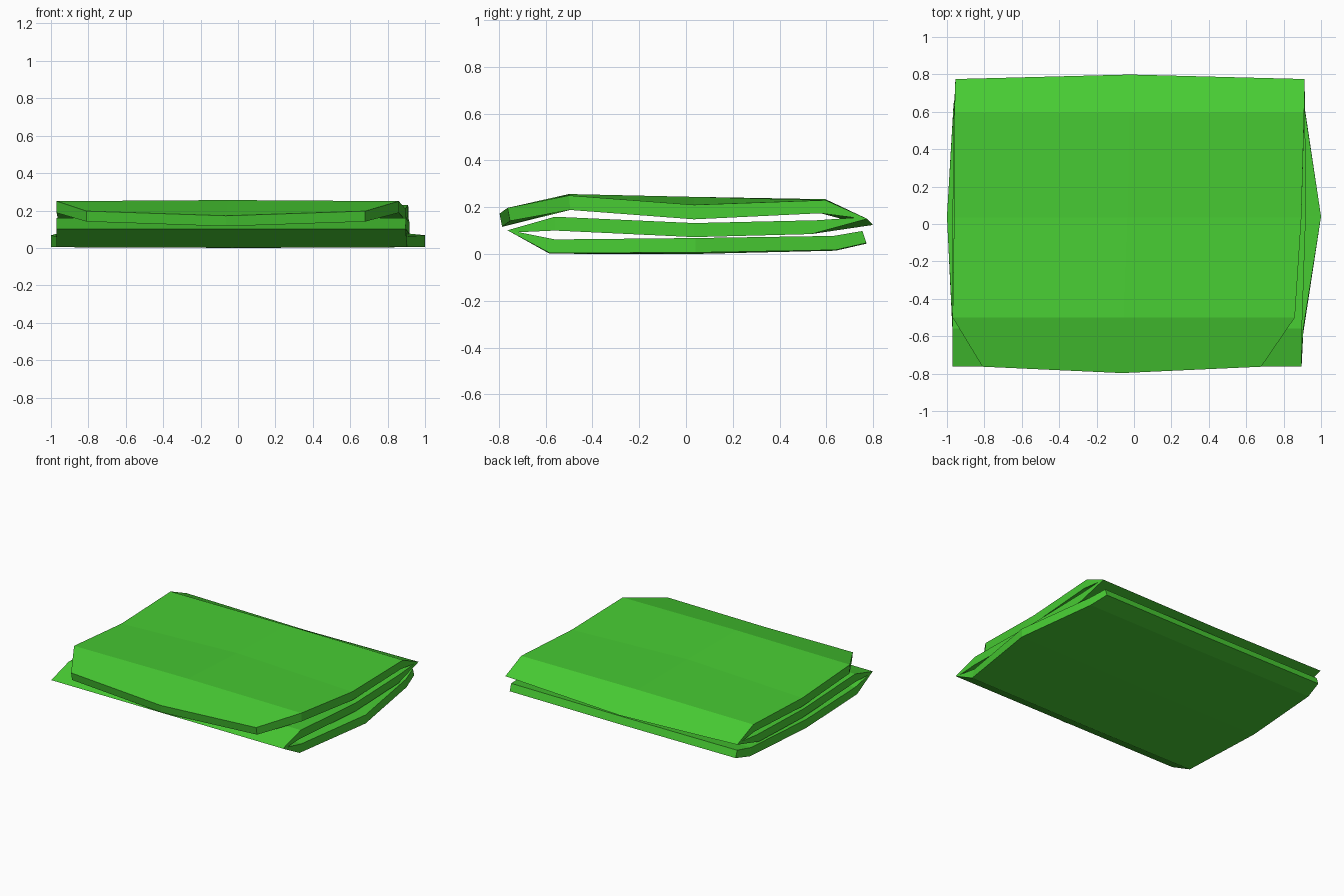
import bpy, bmesh

if "Cube" in bpy.data.objects:
    bpy.data.objects.remove(bpy.data.objects["Cube"])

# Folded cloth: one thick strip running top layer -> back fold -> middle -> front fold -> bottom
# (side A y, z), (side B y, z), left x, right x, centre shift y, z
rows = [
    ((-.763, .197), (-.752, .141), -.81, .68, -.034, -.025),   # top free end
    ((-.50, .250), (-.495, .188), -.97, .86, 0, .006),
    ((.035, .210), (.035, .148), -.962, .895, 0, .034),
    ((.596, .230), (.575, .174), -.960, .91, 0, .004),
    ((.775, .150), (.72, .155), -.955, .912, .024, -.026),     # back fold
    ((.536, .085), (.56, .144), -.965, .915, 0, 0),
    ((.035, .072), (.035, .132), -.97, .918, 0, 0),
    ((-.56, .100), (-.56, .159), -.97, .898, 0, 0),
    ((-.715, .093), (-.763, .101), -.97, .896, 0, 0),          # front fold
    ((-.56, .062), (-.583, .004), -.97, .905, 0, -.003),
    ((.04, .068), (.04, .006), -1.0, 1.0, 0, -.006),
    ((.63, .077), (.64, .017), -.965, .91, 0, -.003),
    ((.754, .098), (.771, .047), -.94, .88, 0, -.003),         # bottom free end
]

bm = bmesh.new()
rings = []
for a, b, xl, xr, dy, dz in rows:
    xm = (xl + xr) / 2
    ring = []
    for (y, z), xs in ((a, (xl, xm, xr)), (b, (xr, xm, xl))):
        for x in xs:
            k = 1 if x == xm else 0
            ring.append(bm.verts.new((x, y + k * dy, z + k * dz)))
    rings.append(ring)

# Skin between rows
for r, s in zip(rings, rings[1:]):
    for i in range(6):
        j = (i + 1) % 6
        bm.faces.new((r[i], r[j], s[j], s[i]))
# Free-end edges
for r in (rings[0], rings[-1]):
    bm.faces.new((r[0], r[1], r[4], r[5]))
    bm.faces.new((r[1], r[2], r[3], r[4]))
bmesh.ops.recalc_face_normals(bm, faces=bm.faces)

mesh = bpy.data.meshes.new("folded_cloth")
bm.to_mesh(mesh)
bm.free()
cloth = bpy.data.objects.new("folded_cloth", mesh)
bpy.context.collection.objects.link(cloth)

green = bpy.data.materials.new("green_fabric")
green.diffuse_color = (0.064, 0.6, 0.033, 1)
green.use_nodes = True
green.node_tree.nodes["Principled BSDF"].inputs["Base Color"].default_value = green.diffuse_color
mesh.materials.append(green)
